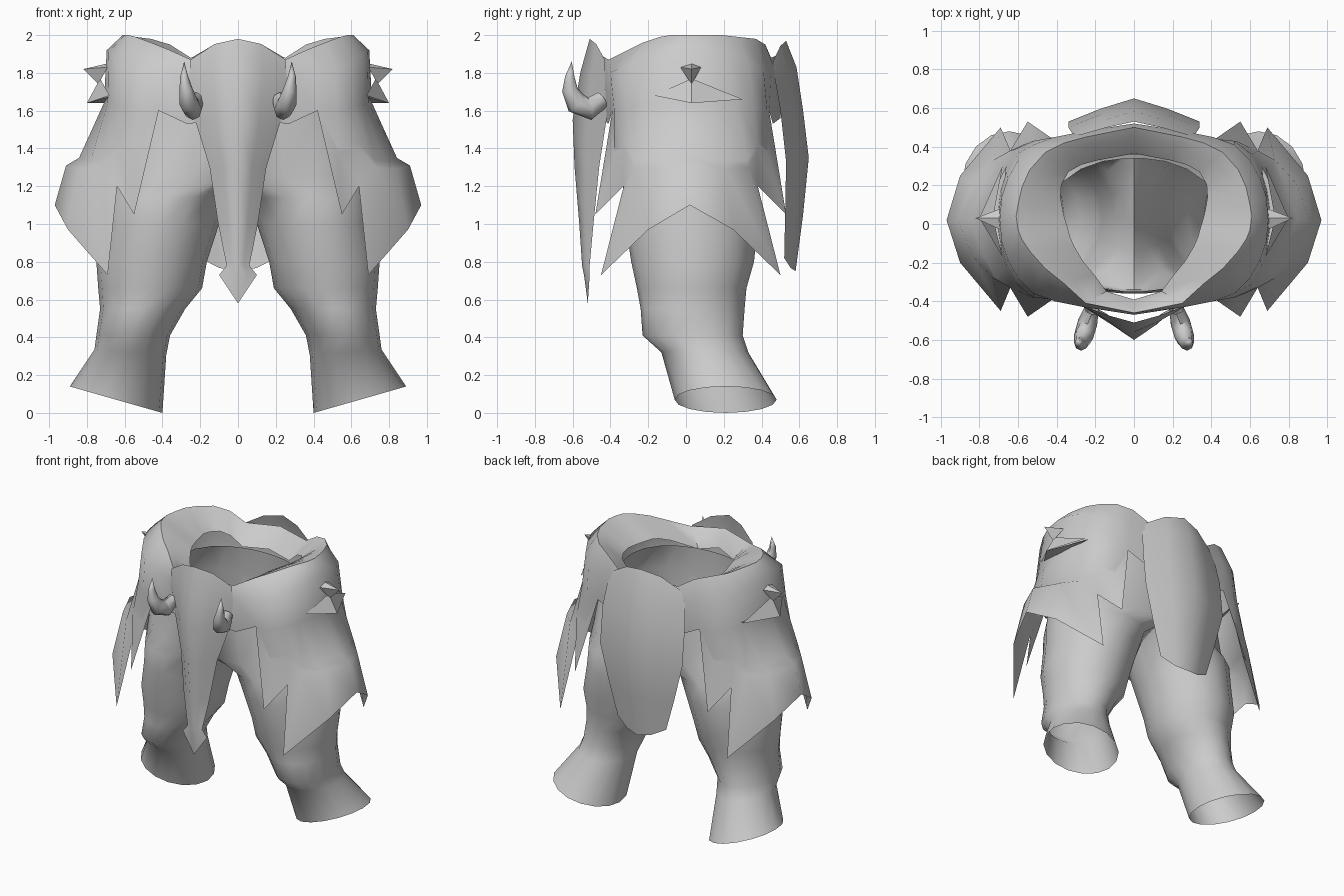
import bpy, bmesh, math
from mathutils import Vector as V

if "Cube" in bpy.data.objects:
    bpy.data.objects.remove(bpy.data.objects["Cube"])

mat = bpy.data.materials.new("grey_cloth")
mat.diffuse_color = (0.6, 0.6, 0.6, 1)
mat.use_nodes = True
mat.node_tree.nodes["Principled BSDF"].inputs["Base Color"].default_value = mat.diffuse_color


def flip(p):
    return V((-p[0], p[1], p[2]))


def sheet(name, rows, closed=False, mirror=True, drop=None, angle=50):
    """Skin a grid of points; collapsed quads become triangles."""
    bm = bmesh.new()
    seen = {}

    def vert(p):
        k = tuple(round(c, 4) + 0.0 for c in p)
        if k not in seen:
            seen[k] = bm.verts.new(k)
        return seen[k]

    for side in ((0, 1) if mirror else (0,)):
        for a, b in zip(rows, rows[1:]):
            n = len(a)
            for i in range(n if closed else n - 1):
                j = (i + 1) % n
                q = [V(p) for p in (a[i], a[j], b[j], b[i])]
                if drop and drop(q):
                    continue
                if side:
                    q = [flip(p) for p in reversed(q)]
                vs = list(dict.fromkeys(vert(p) for p in q))
                if len(vs) > 2 and not bm.faces.get(vs):
                    bm.faces.new(vs)
    bmesh.ops.recalc_face_normals(bm, faces=bm.faces)
    me = bpy.data.meshes.new(name)
    bm.to_mesh(me)
    bm.free()
    me.materials.append(mat)
    ob = bpy.data.objects.new(name, me)
    bpy.context.collection.objects.link(ob)
    bpy.context.view_layer.objects.active = ob
    ob.select_set(True)
    bpy.ops.object.shade_smooth_by_angle(angle=math.radians(angle))
    ob.select_set(False)


# Trousers: each ring is z, inner x, outer x, front y, back y
N = 16
legs = [(.07, .40, .89, -.06, .48), (.32, .38, .76, -.13, .33), (.41, .36, .75, -.23, .30),
        (.55, .28, .73, -.24, .31), (.66, .19, .74, -.26, .32), (.80, .165, .75, -.29, .36),
        (1.0, .10, .715, -.32, .38), (1.14, .04, .71, -.33, .38)]
rows = []
for k, (z, xi, xo, yf, yb) in enumerate(legs):
    r = []
    for i in range(N):
        c, s = math.cos(math.tau * i / N), math.sin(math.tau * i / N)
        tilt = .07 * c if k == 0 else .015 * c if k == 1 else 0
        r.append(((xi + xo) / 2 + (xo - xi) / 2 * c, (yf + yb) / 2 + (yb - yf) / 2 * s, z + tilt))
    rows.append(r)
# Hips: half rings that meet on the middle plane
for z, xo, yf, yb in [(1.25, .70, -.34, .37), (1.55, .64, -.36, .36), (1.76, .46, -.35, .34)]:
    r = []
    for i in range(N):
        c, s = math.cos(math.tau * i / N), math.sin(math.tau * i / N)
        x = max(0, xo * (.35 + .65 * c))
        f = (1 - min(1, x / xo) ** 2.2) ** (1 / 2.2)
        if i in (7, 8, 9):
            f = abs(i - 8) * .5
        r.append((x, (yf + yb) / 2 + (yb - yf) / 2 * f * (1 if s > 0 else -1), z))
    rows.append(r)
sheet("trousers", rows, closed=True, drop=lambda q: all(p.x < .005 for p in q))

# Hip skirt, columns from front centre round the side to back centre
rim = [(0, -.46, 1.9), (.25, -.41, 1.87), (.36, -.31, 1.92), (.46, -.23, 1.96), (.54, -.14, 1.99),
       (.58, -.08, 2.0), (.60, -.03, 2.0), (.61, .04, 2.0), (.60, .1, 2.0), (.58, .19, 2.0),
       (.54, .28, 1.99), (.46, .37, 1.98), (.36, .42, 1.95), (.25, .45, 1.88), (0, .5, 1.9)]
bulge = [(0, -.47, 1.8), (.26, -.43, 1.79), (.41, -.40, 1.8), (.52, -.36, 1.82), (.60, -.28, 1.86),
         (.655, -.18, 1.89), (.685, -.09, 1.91), (.695, .02, 1.92)]
lower = [[(0, -.45, 1.56)], [(.27, -.41, 1.53)], [(.42, -.39, 1.6)],
         [(.52, -.38, 1.6), (.53, -.38, 1.38), (.55, -.48, 1.05)],
         [(.61, -.31, 1.62), (.64, -.33, 1.4), (.64, -.33, 1.2)],
         [(.66, -.22, 1.63), (.73, -.28, 1.3), (.69, -.45, .73)],
         [(.69, -.12, 1.64), (.84, -.16, 1.29), (.90, -.20, .97)],
         [(.71, .02, 1.64), (.91, .02, 1.31), (.97, .02, 1.1)]]


def back(p):
    return (p[0], .05 - p[1], p[2])


bulge += [back(p) for p in bulge[-2::-1]]
lower += [[back(p) for p in c] for c in lower[-2::-1]]
grid = []
for a, b, c in zip(rim, bulge, lower):
    a, b, c = V(a), V(b), [V(p) for p in c]
    inner = V((a.x * (.57 + .45 * max(0, a.y)), a.y * (.85 if a.y < 0 else .73), a.z - .12))
    lip = a.lerp(inner, .35) + V((0, 0, .01))
    if len(c) == 1:
        hang = c * 4
    else:
        step = c[0].lerp(c[1], .88)
        if c[1].x > .8:
            step.x *= .95
        hang = [c[0], step, c[1], c[2]]
    grid.append([inner, lip, a, b] + hang)
sheet("hip_skirt", grid)

# Spiked tufts on the outer hips
sheet("hip_tuft", [[(.68, -.17, 1.68), (.73, .03, 1.77), (.68, .3, 1.66)],
                   [(.8, .03, 1.64)] * 3,
                   [(.66, -.17, 1.68), (.69, .03, 1.64), (.66, .3, 1.66)]], angle=20)
sheet("hip_spike", [[(.69, -.03, 1.83), (.69, .03, 1.85), (.69, .08, 1.83), (.74, .03, 1.74)],
                    [(.82, .03, 1.82)] * 4], closed=True, angle=20)


def flap(name, spec):
    """Ridged cloth: rows of half width, edge y, ridge y, edge z, ridge z."""
    rows = []
    for w, ye, yr, ze, zr in spec:
        rows.append([(w * t, yr + (ye - yr) * abs(t) ** 1.2, zr + (ze - zr) * t * t)
                     for t in (-1, -.5, 0, .5, 1)])
    sheet(name, rows, mirror=False, angle=89)


# Front flap ending in an arrow point
flap("front_flap", [(.25, -.43, -.51, 1.87, 1.98), (.26, -.43, -.56, 1.76, 1.8),
                    (.23, -.42, -.60, 1.56, 1.55), (.15, -.46, -.59, 1.3, 1.3),
                    (.105, -.49, -.565, 1.0, 1.0), (.06, -.51, -.55, .78, .78),
                    (.10, -.51, -.54, .73, .73), (0, -.52, -.52, .58, .58)])
# Back flap
flap("back_flap", [(.28, .46, .53, 1.86, 1.97), (.32, .47, .585, 1.77, 1.83), (.34, .5, .62, 1.6, 1.6),
                   (.34, .53, .65, 1.33, 1.35), (.27, .525, .62, 1.06, 1.05), (.2, .52, .58, .82, .75)])

# Curved tusks beside the front flap
path = [(.22, -.44, 1.66, .045), (.24, -.51, 1.61, .06), (.26, -.58, 1.64, .06),
        (.275, -.615, 1.71, .042), (.285, -.615, 1.78, .025), (.285, -.605, 1.86, 0)]
rows = []
for k, (x, y, z, r) in enumerate(path):
    p, q = V(path[max(k - 1, 0)][:3]), V(path[min(k + 1, len(path) - 1)][:3])
    t = (q - p).normalized()
    u = V((1, 0, 0)) - t * t.x
    u.normalize()
    v = t.cross(u)
    rows.append([V((x, y, z)) + r * (u * .85 * math.cos(a) + v * math.sin(a))
                 for a in (math.tau * i / 8 for i in range(8))])
sheet("tusk", rows, closed=True)
